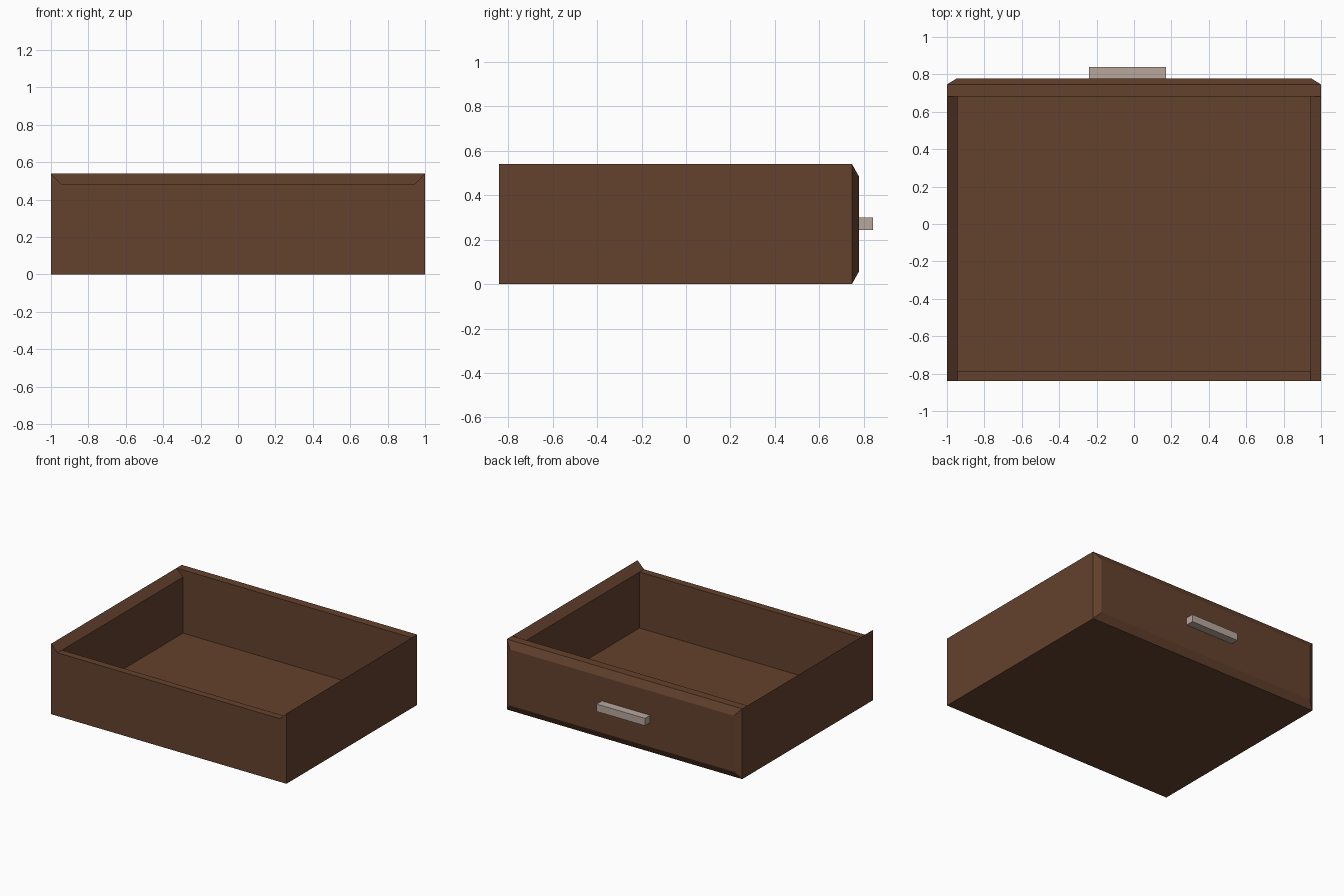
import bpy, bmesh
from mathutils import Vector

if "Cube" in bpy.data.objects:
    bpy.data.objects.remove(bpy.data.objects["Cube"])

def material(name, rgb):
    m = bpy.data.materials.new(name)
    m.diffuse_color = (*rgb, 1)
    m.use_nodes = True
    m.node_tree.nodes["Principled BSDF"].inputs["Base Color"].default_value = m.diffuse_color
    return m

wood = material("brown wood", (0.127, 0.054, 0.026))
metal = material("pale grey metal", (0.48, 0.39, 0.335))

def loft(name, rings, mat):
    """Solid through a list of matching vertex rings, capped at both ends."""
    bm = bmesh.new()
    loops = [[bm.verts.new(Vector(p)) for p in r] for r in rings]
    for a, b in zip(loops, loops[1:]):
        for i in range(len(a)):
            j = (i + 1) % len(a)
            bm.faces.new((a[i], a[j], b[j], b[i]))
    bm.faces.new(loops[0])
    bm.faces.new(loops[-1])
    bmesh.ops.recalc_face_normals(bm, faces=bm.faces)
    me = bpy.data.meshes.new(name)
    bm.to_mesh(me)
    bm.free()
    me.materials.append(mat)
    ob = bpy.data.objects.new(name, me)
    bpy.context.collection.objects.link(ob)
    return ob

def rect(x0, x1, z0, z1, y):
    return [(x0, y, z0), (x1, y, z0), (x1, y, z1), (x0, y, z1)]

H, T = 0.54, 0.055          # height, wall thickness
IN, LOW = 1 - T, H - T      # inner half width, inner rim height
Y0, Y1, Y2, Y3, Y4 = -0.84, 0.682, 0.746, 0.777, 0.84

# Floor and side walls as one channel, side tops sloping inward
half = [(1, 0), (1, H), (IN, LOW), (IN, T)]
profile = half + [(-x, z) for x, z in reversed(half)]
loft("floor_and_sides", [[(x, y, z) for x, z in profile] for y in (Y0, Y1)], wood)

# Lower end wall between the sides
loft("end_wall", [rect(-IN, IN, T, LOW, y) for y in (Y0, Y0 + T)], wood)

# Drawer panel with chamfered face
loft("drawer_panel", [rect(-1, 1, 0, H, Y1), rect(-1, 1, 0, H, Y2),
                      rect(-0.95, 0.95, T, LOW, Y3)], wood)

# Handle bar
loft("handle", [rect(-0.24, 0.172, 0.242, 0.299, y) for y in (Y3, Y4)], metal)
